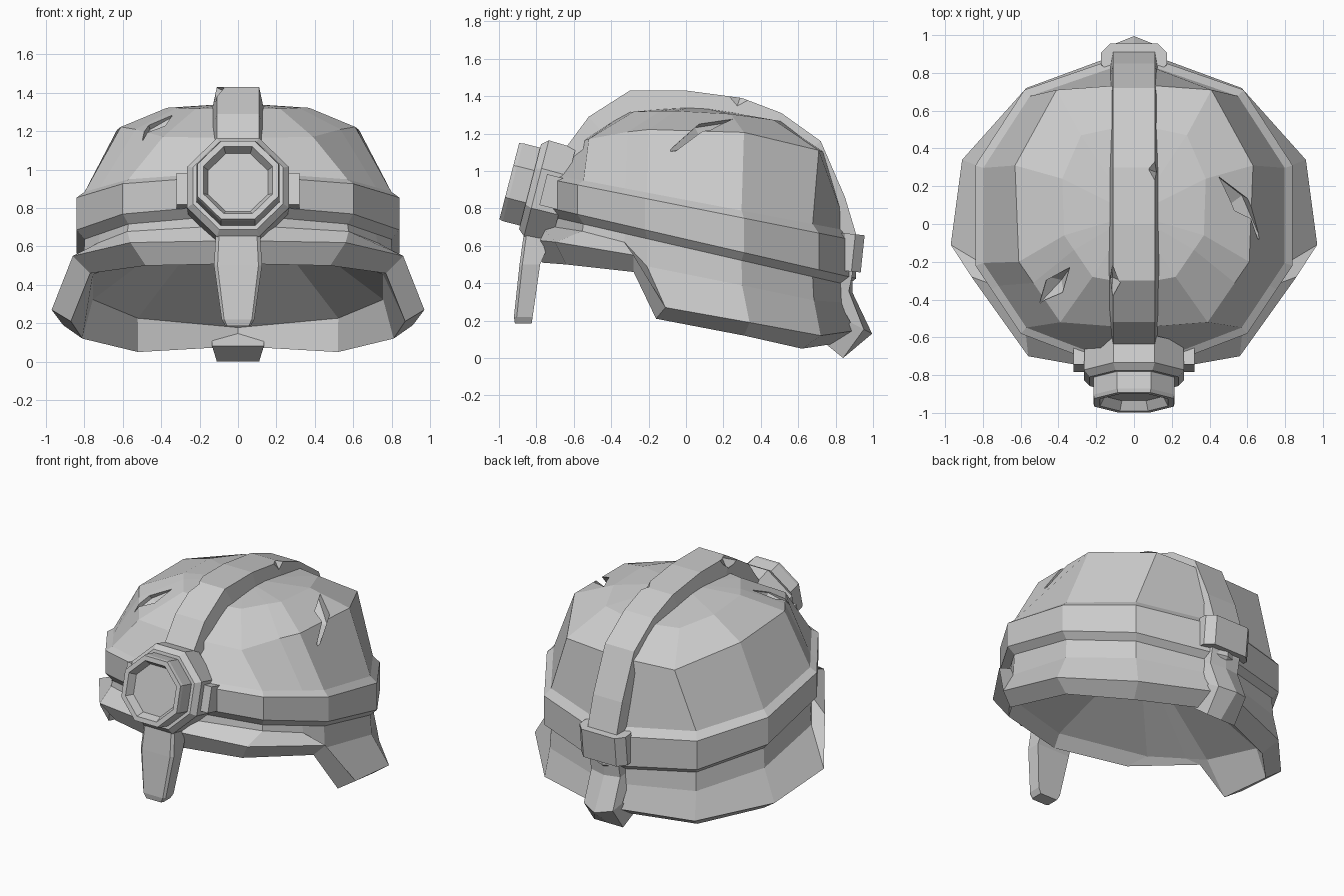
import bpy, bmesh, math
from mathutils import Vector, Matrix

old = bpy.data.objects.get("Cube")
if old:
    bpy.data.objects.remove(old, do_unlink=True)

grey = bpy.data.materials.new("plain grey")
grey.use_nodes = True
grey.diffuse_color = (0.6, 0.6, 0.6, 1)
grey.node_tree.nodes["Principled BSDF"].inputs["Base Color"].default_value = (0.6, 0.6, 0.6, 1)


def finish(name, bm):
    bmesh.ops.remove_doubles(bm, verts=bm.verts, dist=0.0005)
    bmesh.ops.recalc_face_normals(bm, faces=bm.faces)
    mesh = bpy.data.meshes.new(name)
    bm.to_mesh(mesh)
    bm.free()
    mesh.materials.append(grey)
    obj = bpy.data.objects.new(name, mesh)
    bpy.context.collection.objects.link(obj)
    return obj


def loft(name, rings):
    """Skin closed rings of equal length and cap both ends."""
    bm = bmesh.new()
    loops = [[bm.verts.new(p) for p in ring] for ring in rings]
    n = len(loops[0])
    for a, b in zip(loops, loops[1:]):
        for i in range(n):
            j = (i + 1) % n
            bm.faces.new((a[i], a[j], b[j], b[i]))
    bm.faces.new(loops[0])
    bm.faces.new(loops[-1])
    return finish(name, bm)


def block(name, size, place, tilt, bevel=0):
    bm = bmesh.new()
    bmesh.ops.create_cube(bm, size=1, matrix=Matrix.Translation(place)
                          @ Matrix.Rotation(tilt, 4, 'X') @ Matrix.Diagonal((*size, 1)))
    if bevel:
        upright = [e for e in bm.edges if abs(e.verts[0].co.z - e.verts[1].co.z) > 0.1]
        bmesh.ops.bevel(bm, geom=upright, offset=bevel, segments=1, affect='EDGES')
    return finish(name, bm)


def notch(target, a, b, width, depth):
    """Cut a spindle-shaped dent between two points."""
    a, b = Vector(a), Vector(b)
    mid = (a + b) / 2
    out = (mid - Vector((0, 0, 0.6))).normalized()
    side = (b - a).cross(out).normalized()
    bm = bmesh.new()
    for p in (a, b, mid + side * width, mid - side * width, mid - out * depth, mid + out * 0.15):
        bm.verts.new(p)
    bmesh.ops.convex_hull(bm, input=bm.verts)
    cutter = finish("dent_cutter", bm)
    cutter.hide_render = True
    cutter.hide_viewport = True
    cutter.display_type = 'WIRE'
    mod = target.modifiers.new("dent", 'BOOLEAN')
    mod.operation = 'DIFFERENCE'
    mod.solver = 'EXACT'
    mod.object = cutter


# Helmet shell: half outlines run from back to front, then mirror
def mirrored(half):
    return half + [Vector((-p.x, p.y, p.z)) for p in half[-2:0:-1]]


def ring(outline, z0, slope, bend=0, scale=1):
    pts = [Vector((x * scale, 0.05 + (y - 0.05) * scale, 0)) for x, y in outline]
    pts.insert(4, pts[3].lerp(pts[4], 0.35))
    for p in pts:
        p.z = z0 + slope * p.y + bend * p.y ** 2
    return pts


base = [(0, .91), (.58, .71), (.84, .31), (.84, -.22), (.6, -.58), (0, -.81)]
upper = [(0, .74), (.41, .71), (.63, .31), (.61, -.2), (.39, -.52), (0, -.55)]
crown = [(0, .53), (.28, .47), (.38, .24), (.37, -.06), (.22, -.28), (0, -.32)]
rim_out = [Vector(p) for p in ((0, .93, .15), (.57, .72, .12), (.91, .34, .19), (.97, -.11, .27),
                               (.86, -.28, .55), (.56, -.7, .62), (0, -.8, .63))]
rim_in = [Vector(p) for p in ((0, .82, .08), (.52, .62, .05), (.81, .31, .12), (.87, -.16, .21),
                              (.77, -.28, .46), (.48, -.64, .5), (0, -.77, .51))]
skirt_top = ring(base, .59, -.23, scale=.95)
waist = [a.lerp(b, 0.4) for a, b in zip(skirt_top, rim_out)]
for p, q in zip(waist, skirt_top):
    p.x, p.y = q.x * 1.01, q.y * 1.01

# Order: sloping inner lining, rim, skirt, band, dome
shell_rings = [
    ring(base, .66, -.22, scale=.42),
    ring(base, .4, -.27, scale=.9),
    rim_in, rim_out, waist, skirt_top,
    ring(base, .635, -.23),
    ring(base, .81, -.2),
    ring(base, .845, -.19, scale=.95),
    ring(upper, 1.23, -.005, -.23),
    ring(crown, 1.32, -.03, -.15),
    ring(crown, 1.345, 0, scale=.02),
]
shell = loft("helmet_shell", [mirrored(r) for r in shell_rings])
notch(shell, (.38, .3, 1.27), (.68, -.1, 1.1), .08, .06)
notch(shell, (-.33, -.22, 1.28), (-.5, -.42, 1.15), .06, .06)

# Crest strip over the top, ending in a ridged neck tail
core = Vector((0, .1, .6))
path = [(-.72, 1.02, 0), (-.52, 1.29, 0), (-.3, 1.43, 0), (0, 1.43, 0), (.3, 1.39, 0),
        (.51, 1.31, 0), (.72, 1.16, 0), (.85, .86, 0), (.91, .66, 0), (.89, .45, 0),
        (.89, .35, .02), (.995, .13, .05), (.84, 0, 0)]
sections = []
for y, z, drop in path:
    top = Vector((0, y, z))
    inward = (core - top).normalized()
    edge, foot = top + inward * drop, top + inward * 0.13
    right = Vector((1, 0, 0))
    sections.append([foot - right * .135, edge - right * .11, top, edge + right * .11, foot + right * .135])
crest = loft("crest_strip", sections)
notch(crest, (.13, .38, 1.38), (.13, .2, 1.4), .06, .05)
notch(crest, (-.12, -.2, 1.43), (-.12, -.4, 1.36), .06, .05)

# Band clasp at the back and lamp bracket at the front
block("rear_clasp", (.35, .16, .2), (0, .865, .565), math.radians(-6), .05)
block("lamp_bracket", (.64, .13, .17), (0, -.7, .885), math.radians(-14))

# Octagonal lamp: (apothem, depth) profile around a tilted axis
tilt = Matrix.Translation((0, -.945, .945)) @ Matrix.Rotation(math.radians(-14.5), 4, 'X')


def octagon(apothem, depth):
    r = apothem / math.cos(math.pi / 8)
    angles = [(i + 0.5) * math.pi / 4 for i in range(8)]
    return [tilt @ Vector((r * math.cos(t), depth, r * math.sin(t))) for t in angles]


loft("lamp", [octagon(a, d) for a, d in (
    (.26, .3), (.265, .15), (.235, .115), (.215, .115), (.215, .02), (.21, 0), (.18, 0), (.155, .05))])


# Nose guard: tapered bar with chamfered front edges
def bar(width, front, back, z):
    xy = ((-width, back), (-width, front + .015), (-width * .85, front),
          (width * .85, front), (width, front + .015), (width, back))
    return [Vector((x, y, z)) for x, y in xy]


loft("nose_guard", [bar(.115, -.865, -.7, .68), bar(.125, -.89, -.78, .5),
                    bar(.085, -.92, -.82, .22), bar(.065, -.915, -.825, .185)])
